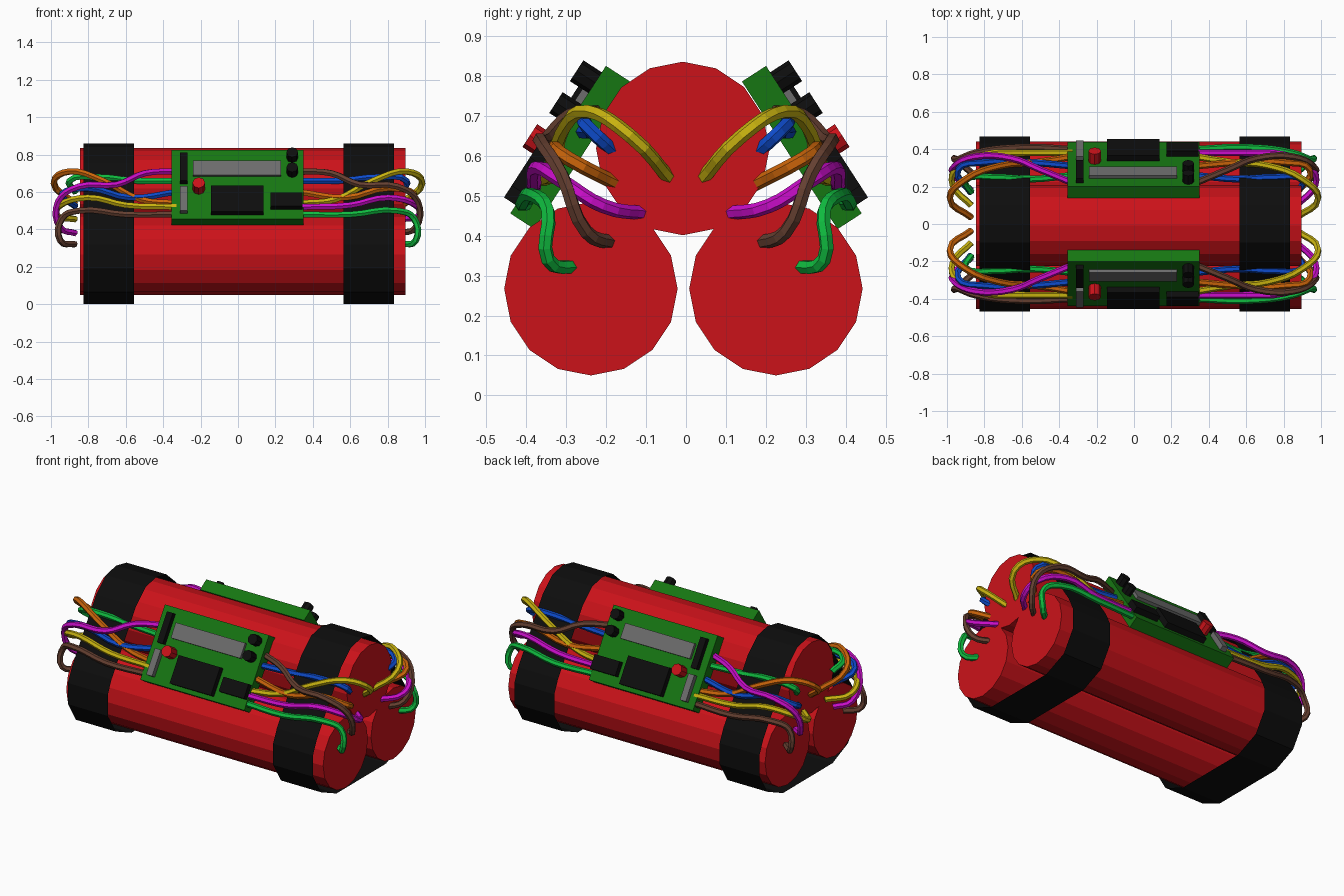
import bpy, bmesh
from math import pi, sin, cos
from mathutils import Matrix, Vector

if "Cube" in bpy.data.objects:
    bpy.data.objects.remove(bpy.data.objects["Cube"])

COLORS = {
    "red": (0.60, 0.006, 0.01), "black": (0.004, 0.004, 0.004), "pcb": (0.008, 0.18, 0.006),
    "grey": (0.15, 0.15, 0.15), "yellow": (0.58, 0.45, 0.005), "blue": (0.004, 0.07, 0.6),
    "orange": (0.6, 0.13, 0.003), "magenta": (0.6, 0.004, 0.6), "brown": (0.13, 0.05, 0.03),
    "green": (0.005, 0.5, 0.05)}
MATS = {}
for n, c in COLORS.items():
    MATS[n] = bpy.data.materials.new(n)
    MATS[n].diffuse_color = (*c, 1)


def add(name, bm, color):
    bmesh.ops.recalc_face_normals(bm, faces=bm.faces)
    me = bpy.data.meshes.new(name)
    bm.to_mesh(me)
    bm.free()
    me.materials.append(MATS[color])
    ob = bpy.data.objects.new(name, me)
    bpy.context.collection.objects.link(ob)
    return ob


def tube(name, profile, x0, x1, color, caps):
    """Extrude a closed (y, z) profile along x."""
    bm = bmesh.new()
    a = [bm.verts.new((x0, y, z)) for y, z in profile]
    b = [bm.verts.new((x1, y, z)) for y, z in profile]
    n = len(a)
    for i in range(n):
        j = (i + 1) % n
        bm.faces.new((a[i], a[j], b[j], b[i]))
    if caps:
        bm.faces.new(a)
        bm.faces.new(b)
    return add(name, bm, color)


# Three 16-sided sticks
R = 0.217
for name, cy, cz in (("stick_top", -0.008, 0.618), ("stick_front", -0.238, 0.267),
                     ("stick_back", 0.225, 0.267)):
    ring = [(cy + R * cos(i * pi / 8), cz + R * sin(i * pi / 8)) for i in range(16)]
    tube(name, ring, -0.845, 0.895, "red", True)

# Two thin open straps around the bundle
half = [(0.24, 0.0), (0.39, 0.065), (0.467, 0.19), (0.467, 0.32), (0.431, 0.40),
        (0.195, 0.755), (0.1, 0.84)]
strap = half + [(0, 0.86)] + [(-y, z) for y, z in reversed(half)]
tube("strap_left", strap, -0.825, -0.555, "black", False)
tube("strap_right", strap, 0.565, 0.835, "black", False)


# Circuit boards: local axes are x, v up the slope, n outward
def board_frame(s):
    return Matrix(((1, 0, 0, 0), (0, -0.544 * s, 0.839 * s, 0.32 * s),
                   (0, 0.839, 0.544, 0.64), (0, 0, 0, 1)))


def block(name, frame, x0, x1, v0, v1, n0, n1, color):
    bm = bmesh.new()
    bmesh.ops.create_cube(bm, size=1)
    m = Matrix.Translation(((x0 + x1) / 2, (v0 + v1) / 2, (n0 + n1) / 2)) @ \
        Matrix.Diagonal((x1 - x0, v1 - v0, n1 - n0, 1))
    bm.transform(frame @ m)
    add(name, bm, color)


def peg(name, frame, x, v, r, h, sides, color):
    bm = bmesh.new()
    bmesh.ops.create_cone(bm, cap_ends=True, segments=sides, radius1=r, radius2=r, depth=h)
    bm.transform(frame @ Matrix.Translation((x, v, h / 2)))
    add(name, bm, color)


for side, s in (("front", -1), ("back", 1)):
    f = board_frame(s)
    for part, *dims, col in (
            ("board", -0.355, 0.35, -0.22, 0.22, -0.072, 0, "pcb"),
            ("display", -0.24, 0.23, 0.05, 0.14, 0, 0.018, "grey"),
            ("black_slot", -0.31, -0.27, 0.005, 0.185, 0, 0.03, "black"),
            ("grey_slot", -0.31, -0.27, -0.185, -0.03, 0, 0.03, "grey"),
            ("large_chip", -0.145, 0.135, -0.195, -0.03, 0, 0.035, "black"),
            ("small_chip", 0.175, 0.345, -0.16, -0.075, 0, 0.035, "black")):
        block(f"{part}_{side}", f, *dims, col)
    peg(f"lamp_{side}", f, -0.21, -0.03, 0.034, 0.065, 8, "red")
    peg(f"capacitor_upper_{side}", f, 0.29, 0.17, 0.031, 0.055, 8, "black")
    peg(f"capacitor_lower_{side}", f, 0.29, 0.075, 0.031, 0.055, 8, "black")

# Wires: (right colour, left colour, path of x, y, z) mirrored to four corners
WIRES = [
    ("yellow", "orange", [(0.33, 0.36, 0.54), (0.52, 0.33, 0.56), (0.72, 0.31, 0.66),
                          (0.90, 0.24, 0.71), (0.985, 0.14, 0.65), (0.87, 0.035, 0.535)]),
    ("brown", "magenta", [(0.33, 0.22, 0.71), (0.50, 0.29, 0.70), (0.65, 0.35, 0.64),
                          (0.85, 0.36, 0.63), (0.96, 0.31, 0.55), (0.95, 0.25, 0.41),
                          (0.87, 0.18, 0.38)]),
    ("blue", "green", [(0.33, 0.26, 0.66), (0.55, 0.24, 0.66), (0.75, 0.25, 0.68),
                       (0.90, 0.235, 0.66), (0.87, 0.17, 0.60)]),
    ("orange", "blue", [(0.33, 0.31, 0.60), (0.58, 0.33, 0.57), (0.80, 0.33, 0.62),
                        (0.94, 0.29, 0.59), (0.87, 0.165, 0.525)]),
    ("magenta", "yellow", [(0.33, 0.38, 0.52), (0.60, 0.38, 0.53), (0.80, 0.37, 0.57),
                           (0.95, 0.30, 0.53), (0.97, 0.21, 0.475), (0.87, 0.10, 0.455)]),
    ("green", "brown", [(0.33, 0.40, 0.48), (0.60, 0.41, 0.48), (0.85, 0.38, 0.50),
                        (0.94, 0.345, 0.46), (0.95, 0.345, 0.34), (0.87, 0.275, 0.32)]),
]


def wire(name, pts, color):
    cu = bpy.data.curves.new(name, "CURVE")
    cu.dimensions = "3D"
    cu.bevel_depth = 0.018
    cu.bevel_resolution = 1
    cu.resolution_u = 4
    cu.use_fill_caps = True
    sp = cu.splines.new("BEZIER")
    sp.use_smooth = False
    sp.bezier_points.add(len(pts) - 1)
    for bp, p in zip(sp.bezier_points, pts):
        bp.co = p
        bp.handle_left_type = bp.handle_right_type = "AUTO"
    cu.materials.append(MATS[color])
    bpy.context.collection.objects.link(bpy.data.objects.new(name, cu))


for right_col, left_col, path in WIRES:
    for side, sy in (("front", -1), ("back", 1)):
        for end, sx, col in (("right", 1, right_col), ("left", -1, left_col)):
            wire(f"{col}_wire_{side}_{end}", [Vector((x * sx, y * sy, z)) for x, y, z in path], col)

for m in bpy.data.materials:
    if m.users and not m.is_grease_pencil:
        m.use_nodes = True
        m.node_tree.nodes["Principled BSDF"].inputs["Base Color"].default_value = m.diffuse_color
